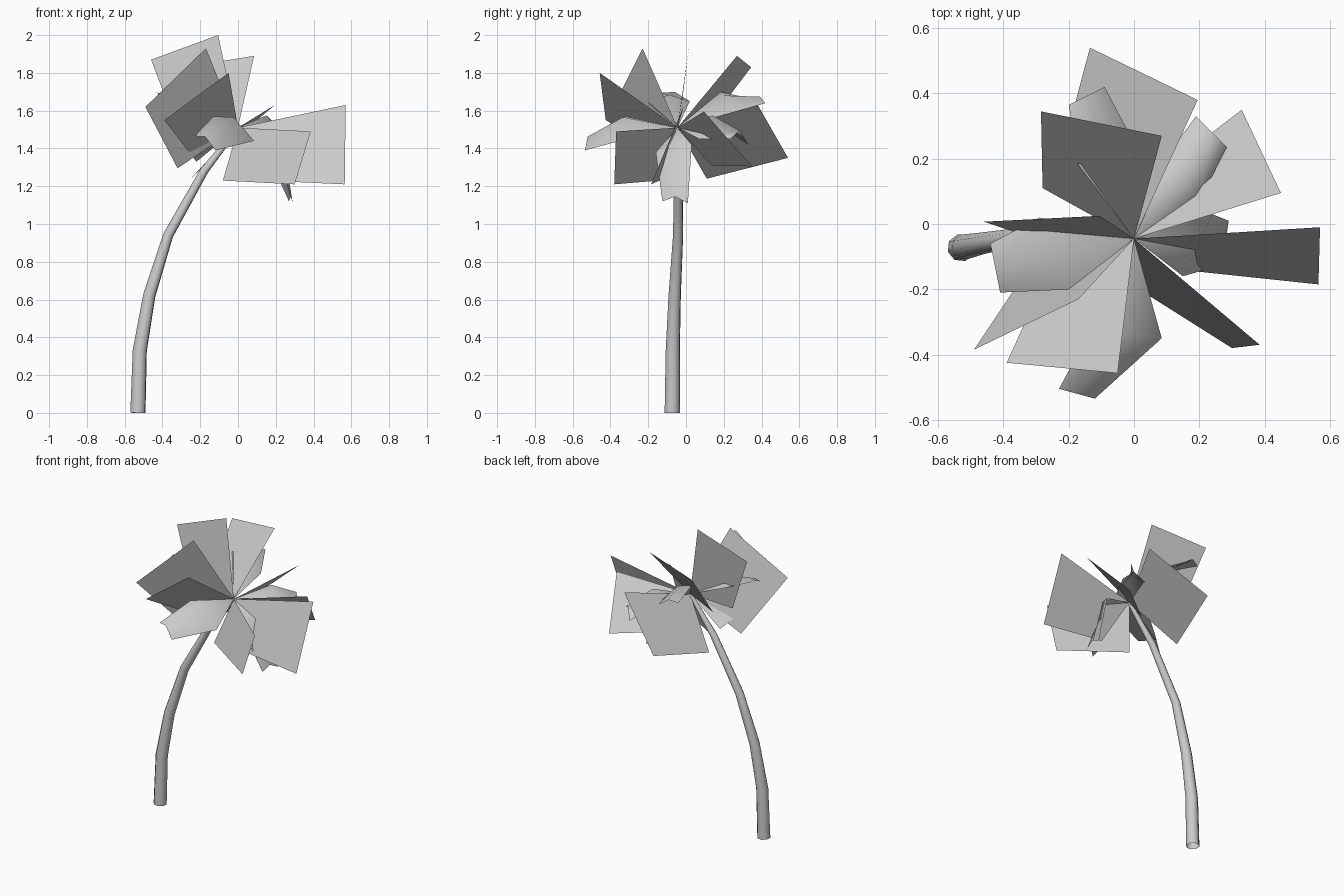
import bpy
import bmesh
from math import radians
from mathutils import Vector

if "Cube" in bpy.data.objects:
    bpy.data.objects.remove(bpy.data.objects["Cube"], do_unlink=True)

# One plain grey for the whole plant
grey = bpy.data.materials.new("pale_grey")
grey.use_nodes = True
colour = (0.6, 0.6, 0.6, 1.0)
grey.diffuse_color = colour
grey.node_tree.nodes["Principled BSDF"].inputs["Base Color"].default_value = colour

# Point from which every leaf grows
CROWN = Vector((0.0, -0.045, 1.51))


def add_object(name, bm, smooth):
    """Turn a bmesh into a named object with the grey material."""
    mesh = bpy.data.meshes.new(name)
    bm.to_mesh(mesh)
    bm.free()
    mesh.materials.append(grey)
    for polygon in mesh.polygons:
        polygon.use_smooth = smooth
    obj = bpy.data.objects.new(name, mesh)
    bpy.context.collection.objects.link(obj)


def add_flat_leaf(name, upper, outer, lower):
    """Flat four-cornered leaf with one corner at the crown."""
    bm = bmesh.new()
    corners = [CROWN, Vector(upper), Vector(outer), Vector(lower)]
    bm.faces.new([bm.verts.new(corner) for corner in corners])
    add_object(name, bm, False)


def add_frond(name, middle, tip, fold=0.04):
    """Arched leaf: two cross-sections, each folded along a raised ridge."""
    bm = bmesh.new()
    base = bm.verts.new(CROWN)
    rows = []
    for (left, right), lift in ((middle, fold), (tip, fold * 0.6)):
        left, right = Vector(left), Vector(right)
        ridge = (left + right) / 2 + Vector((0, 0, lift))
        rows.append([bm.verts.new(p) for p in (left, ridge, right)])
    inner, outer = rows
    for i in range(2):
        bm.faces.new((base, inner[i], inner[i + 1]))
        bm.faces.new((inner[i], outer[i], outer[i + 1], inner[i + 1]))
    add_object(name, bm, True)


def add_trunk(name, stations):
    """Tapered round stem, open at the foot, swept along a leaning path."""
    curve = bpy.data.curves.new(name, "CURVE")
    curve.dimensions = "3D"
    curve.bevel_depth = 1.0
    curve.bevel_resolution = 2
    spline = curve.splines.new("POLY")
    spline.points.add(len(stations) - 1)
    for point, (x, y, z, radius) in zip(spline.points, stations):
        point.co = (x, y, z, 1)
        point.radius = radius
    obj = bpy.data.objects.new(name, curve)
    bpy.context.collection.objects.link(obj)
    curve.materials.append(grey)
    bpy.ops.object.select_all(action="DESELECT")
    obj.select_set(True)
    bpy.context.view_layer.objects.active = obj
    bpy.ops.object.convert(target="MESH")
    bpy.ops.object.shade_smooth_by_angle(angle=radians(80))


# Leaning trunk
add_trunk("trunk", [
    (-0.53, -0.073, 0.0, 0.042),
    (-0.52, -0.07, 0.33, 0.039),
    (-0.47, -0.06, 0.62, 0.034),
    (-0.37, -0.042, 0.94, 0.028),
    (-0.18, -0.04, 1.28, 0.023),
    (0.0, -0.045, 1.51, 0.012),
])

# Flat leaves: upper, outer and lower corners
add_flat_leaf("leaf_top", (-0.105, 0.025, 2.0), (-0.46, 0.007, 1.87), (-0.32, -0.04, 1.5))
add_flat_leaf("leaf_right_front", (-0.17, -0.23, 1.93), (-0.49, -0.385, 1.62), (-0.32, -0.13, 1.295))
add_flat_leaf("leaf_front", (-0.05, -0.457, 1.8), (-0.39, -0.425, 1.55), (-0.22, -0.05, 1.33))
add_flat_leaf("leaf_left_front", (0.385, -0.37, 1.49), (0.3, -0.38, 1.21), (-0.08, -0.14, 1.23))
add_flat_leaf("leaf_left", (0.57, -0.01, 1.63), (0.565, -0.185, 1.21), (0.14, -0.14, 1.23))
add_flat_leaf("leaf_left_back", (0.45, 0.095, 1.595), (0.33, 0.35, 1.305), (0.05, 0.135, 1.31))
add_flat_leaf("leaf_back", (0.195, 0.38, 1.63), (-0.135, 0.54, 1.35), (-0.25, 0.11, 1.24))
add_flat_leaf("leaf_right_back", (0.085, 0.27, 1.89), (-0.285, 0.345, 1.83), (-0.28, 0.11, 1.52))

# Arched fronds: edges of the middle section, then edges of the tip
add_frond("frond_front",
          ((-0.13, -0.32, 1.57), (0.085, -0.35, 1.44)),
          ((-0.23, -0.505, 1.465), (-0.12, -0.535, 1.39)), 0.06)
add_frond("frond_left",
          ((0.15, -0.16, 1.38), (0.24, 0.03, 1.42)),
          ((0.27, -0.125, 1.12), (0.29, 0.01, 1.11)), 0.05)
add_frond("frond_left_back",
          ((0.2, 0.07, 1.45), (0.1, 0.21, 1.5)),
          ((0.285, 0.235, 1.45), (0.19, 0.33, 1.42)), 0.1)
add_frond("frond_back",
          ((0.01, 0.23, 1.58), (-0.17, 0.18, 1.7)),
          ((-0.09, 0.42, 1.64), (-0.2, 0.365, 1.66)))
add_frond("frond_right",
          ((-0.29, 0.02, 1.65), (-0.19, -0.2, 1.64)),
          ((-0.44, -0.06, 1.7), (-0.41, -0.21, 1.64)))
